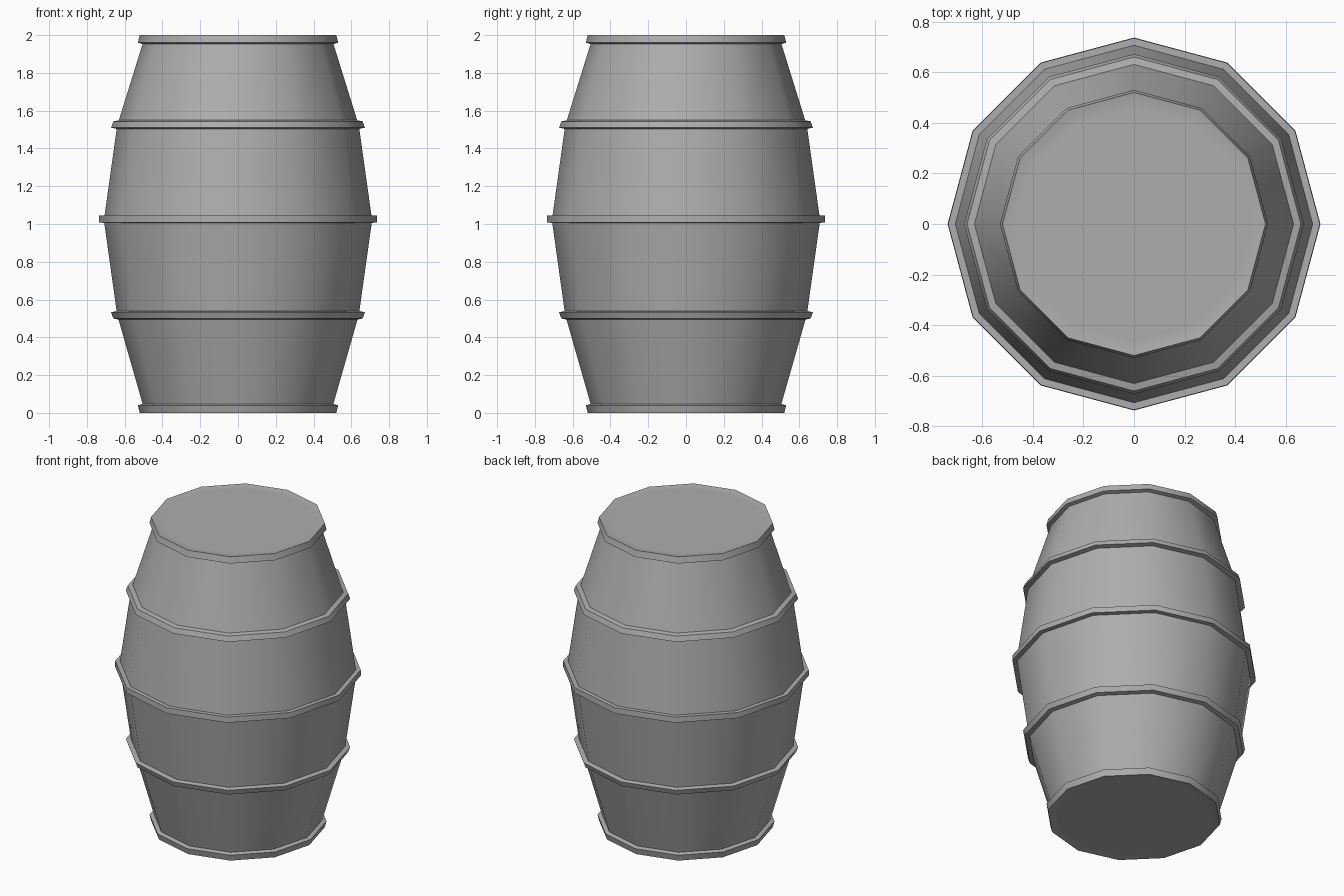
import bpy
import bmesh
import math

SIDES = 12

cube = bpy.data.objects.get("Cube")
if cube:
    bpy.data.objects.remove(cube, do_unlink=True)

grey = bpy.data.materials.new("mid grey")
grey.use_nodes = True
colour = (0.42, 0.42, 0.42, 1.0)
grey.diffuse_color = colour
grey.node_tree.nodes["Principled BSDF"].inputs["Base Color"].default_value = colour


def turned_part(name, profile, cap_start=False, closed=False):
    """Turn a (radius, height) profile around the z axis."""
    bm = bmesh.new()
    rings = []
    for r, z in profile:
        angles = [math.tau * i / SIDES for i in range(SIDES)]
        rings.append([bm.verts.new((r * math.cos(a), r * math.sin(a), z)) for a in angles])
    pairs = list(zip(rings, rings[1:]))
    if closed:
        pairs.append((rings[-1], rings[0]))
    for low, high in pairs:
        for i in range(SIDES):
            j = (i + 1) % SIDES
            bm.faces.new((low[i], low[j], high[j], high[i]))
    if cap_start:
        bm.faces.new(rings[0][::-1])
    # Profiles run bottom to top on the outside, or down from a top lid
    if cap_start and profile[0][1] > 1:
        bmesh.ops.reverse_faces(bm, faces=bm.faces)
    mesh = bpy.data.meshes.new(name)
    bm.to_mesh(mesh)
    bm.free()
    mesh.materials.append(grey)
    part = bpy.data.objects.new(name, mesh)
    bpy.context.collection.objects.link(part)
    bpy.ops.object.select_all(action="DESELECT")
    part.select_set(True)
    bpy.context.view_layer.objects.active = part
    bpy.ops.object.shade_smooth_by_angle(angle=math.radians(40))


# Bulging wall in four sections, with a crisp bend at each hoop
bends = [(0.497, 0.02), (0.64, 0.52), (0.71, 1.02), (0.64, 1.52), (0.497, 1.98)]
sections = ["bottom_wall", "lower_wall", "upper_wall", "top_wall"]
for name, start, end in zip(sections, bends, bends[1:]):
    turned_part(name, [start, end])

# End rims with very slightly dished lids
rim = [(0.46, 0.005), (0.49, 0.005), (0.52, 0.0), (0.53, 0.04), (0.495, 0.05)]
turned_part("bottom_rim", rim, cap_start=True)
turned_part("top_rim", [(r, 2 - z) for r, z in rim], cap_start=True)

# Raised hoops: the edges stand square to the sloping wall
lower = [(0.6, 0.487), (0.66, 0.5), (0.672, 0.533), (0.61, 0.546)]
upper = [(r, 2.043 - z) for r, z in reversed(lower)]
middle = [(0.67, 1.003), (0.737, 1.008), (0.735, 1.044), (0.67, 1.044)]
for name, profile in (("lower_hoop", lower), ("middle_hoop", middle), ("upper_hoop", upper)):
    turned_part(name, profile, closed=True)
